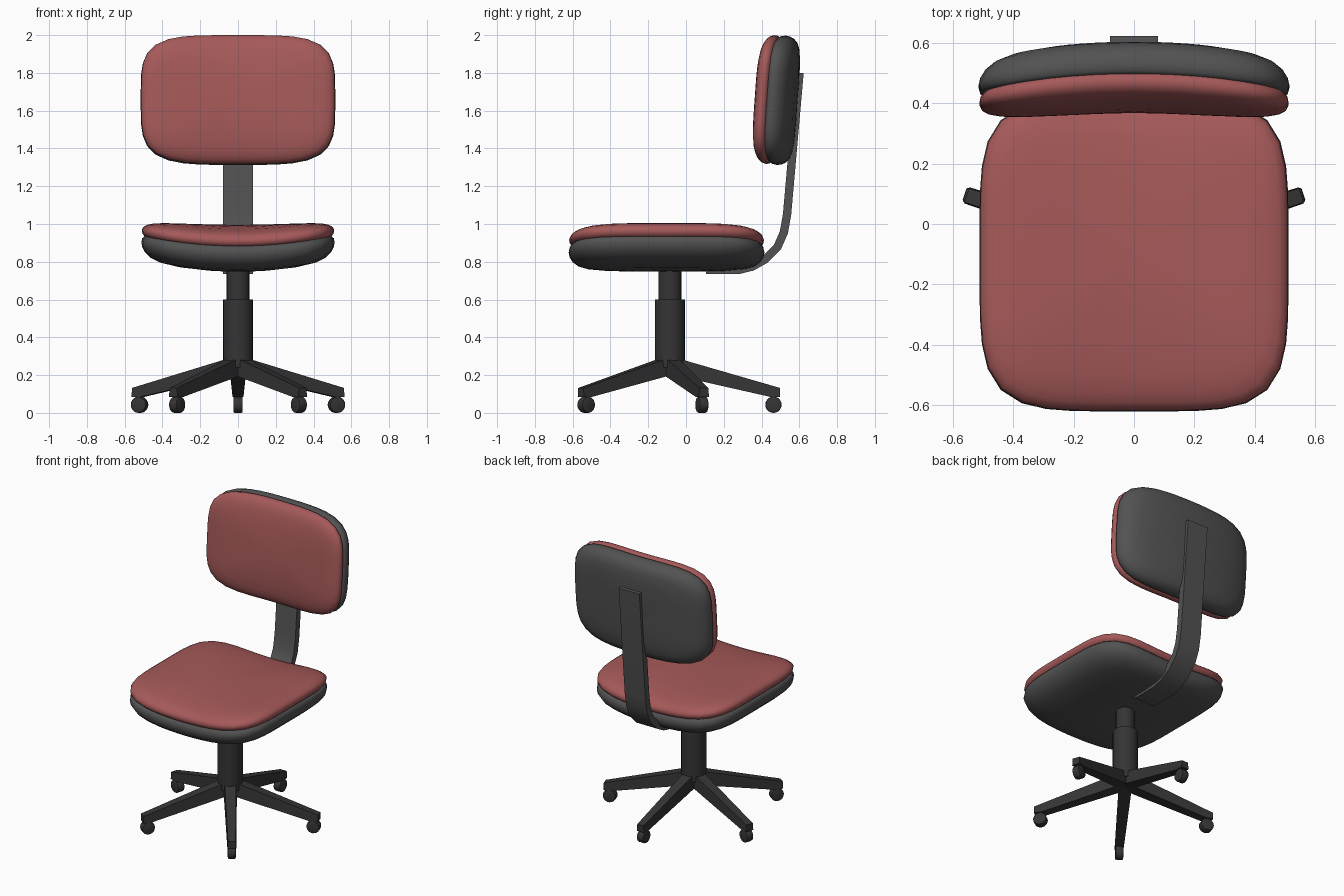
import bpy, bmesh, math
from mathutils import Matrix, Vector

if "Cube" in bpy.data.objects:
    bpy.data.objects.remove(bpy.data.objects["Cube"])


def material(name, rgb):
    m = bpy.data.materials.new(name)
    m.diffuse_color = (*rgb, 1)
    m.use_nodes = True
    m.node_tree.nodes["Principled BSDF"].inputs["Base Color"].default_value = m.diffuse_color
    return m


RED = material("red_fabric", (0.38, 0.10, 0.10))
SHELL = material("grey_shell", (0.085, 0.085, 0.085))
DARK = material("dark_plastic", (0.035, 0.035, 0.035))


def finish(name, bm, mat, matrix=Matrix(), angle=40):
    bmesh.ops.recalc_face_normals(bm, faces=bm.faces)
    me = bpy.data.meshes.new(name)
    bm.to_mesh(me)
    bm.free()
    me.transform(matrix)
    me.materials.append(mat)
    ob = bpy.data.objects.new(name, me)
    bpy.context.collection.objects.link(ob)
    bpy.ops.object.select_all(action='DESELECT')
    ob.select_set(True)
    bpy.context.view_layer.objects.active = ob
    if angle:
        bpy.ops.object.shade_smooth_by_angle(angle=math.radians(angle))
    return ob


def pad(name, a, b, power, bend, profile, mat, matrix, n=48):
    """Rounded-rectangle rings (scale, height), bent up along x, closed at the centre."""
    bm = bmesh.new()
    rings = []
    for s, h in profile[:-1]:
        ring = []
        for i in range(n):
            t = 2 * math.pi * i / n
            c, d = math.cos(t), math.sin(t)
            r = s / (abs(c) ** power + abs(d) ** power) ** (1 / power)
            ring.append(bm.verts.new((a * r * c, b * r * d, h + bend * (r * c) ** 2)))
        rings.append(ring)
    for p, q in zip(rings, rings[1:]):
        for i in range(n):
            j = (i + 1) % n
            bm.faces.new((p[i], p[j], q[j], q[i]))
    tip = bm.verts.new((0, 0, profile[-1][1]))
    for i in range(n):
        bm.faces.new((rings[-1][i], rings[-1][(i + 1) % n], tip))
    finish(name, bm, mat, matrix, 50)


def prism(name, outline, widths, mat, matrix=Matrix(), angle=30):
    """Outline in the yz plane given a half-width in x per point."""
    bm = bmesh.new()
    sides = [[bm.verts.new((sx * w, y, z)) for (y, z), w in zip(outline, widths)] for sx in (-1, 1)]
    bm.faces.new(sides[0])
    bm.faces.new(sides[1][::-1])
    k = len(outline)
    for i in range(k):
        j = (i + 1) % k
        bm.faces.new((sides[0][i], sides[1][i], sides[1][j], sides[0][j]))
    finish(name, bm, mat, matrix, angle)


def cylinder(name, r, depth, mat, matrix, n=24, bevel=0):
    bm = bmesh.new()
    bmesh.ops.create_cone(bm, cap_ends=True, segments=n, radius1=r, radius2=r, depth=depth)
    if bevel:
        rims = [e for e in bm.edges if abs(e.verts[0].co.z - e.verts[1].co.z) < 1e-5]
        bmesh.ops.bevel(bm, geom=rims, offset=bevel, segments=2, affect='EDGES', profile=0.5)
    finish(name, bm, mat, matrix)


# Cushion and shell cross-sections shared by seat and backrest
CUSHION = [(0.93, -0.005), (0.965, 0.0), (0.988, 0.012), (0.995, 0.03), (0.98, 0.048),
           (0.94, 0.064), (0.87, 0.078), (0.76, 0.09), (0.55, 0.102), (0.28, 0.11), (0, 0.112)]
UNDER = [(0.93, 0.003), (0.968, 0.0), (0.99, -0.012), (1.0, -0.035), (0.99, -0.06),
         (0.96, -0.085), (0.90, -0.108), (0.80, -0.123), (0.6, -0.132), (0.3, -0.135), (0, -0.135)]

# Seat
seat = Matrix.Translation((0, -0.103, 0.883))
pad("seat_cushion", 0.512, 0.518, 4.7, 0.055, CUSHION, RED, seat)
pad("seat_shell", 0.512, 0.518, 4.7, 0.055, UNDER, SHELL, seat)

# Backrest, leaning back slightly
back = Matrix.Translation((0, 0.475, 1.657)) @ Matrix.Rotation(math.radians(86), 4, 'X')
pad("backrest_cushion", 0.515, 0.343, 4.2, 0.05, [(s, h * 0.92) for s, h in CUSHION], RED, back)
pad("backrest_shell", 0.515, 0.343, 4.2, 0.05, [(s, h * 0.87) for s, h in UNDER], SHELL, back)

# Bent support bar from under the seat to the backrest
path = [Vector(p) for p in ((0.105, 0.757), (0.28, 0.757), (0.35, 0.774), (0.42, 0.813),
                            (0.485, 0.88), (0.518, 0.955), (0.535, 1.05), (0.601, 1.8))]
outer, inner = [], []
for i, p in enumerate(path):
    d = (path[min(i + 1, len(path) - 1)] - path[max(i - 1, 0)]).normalized()
    off = Vector((d.y, -d.x)) * 0.022
    outer.append(p + off)
    inner.append(p - off)
bar = [tuple(p) for p in outer + inner[::-1]]
prism("support_bar", bar, [0.079] * len(bar), SHELL)

# Column
CY = -0.085
cylinder("column_lower", 0.079, 0.36, DARK, Matrix.Translation((0, CY, 0.42)))
cylinder("column_upper", 0.06, 0.22, DARK, Matrix.Translation((0, CY, 0.65)))

# Five legs with casters, one pointing straight back
for i in range(5):
    turn = Matrix.Translation((0, CY, 0)) @ Matrix.Rotation(math.tau * i / 5, 4, 'Z')
    prism(f"base_leg_{i + 1}",
          [(0, 0.205), (0.53, 0.085), (0.583, 0.085), (0.583, 0.132), (0.03, 0.292), (0, 0.292)],
          [0.042, 0.029, 0.028, 0.024, 0.036, 0.036], DARK, turn, 0)
    wheel = turn @ Matrix.Translation((0, 0.548, 0.043)) @ Matrix.Rotation(math.pi / 2, 4, 'Y')
    cylinder(f"caster_{i + 1}", 0.043, 0.05, DARK, wheel, 20, 0.007)
